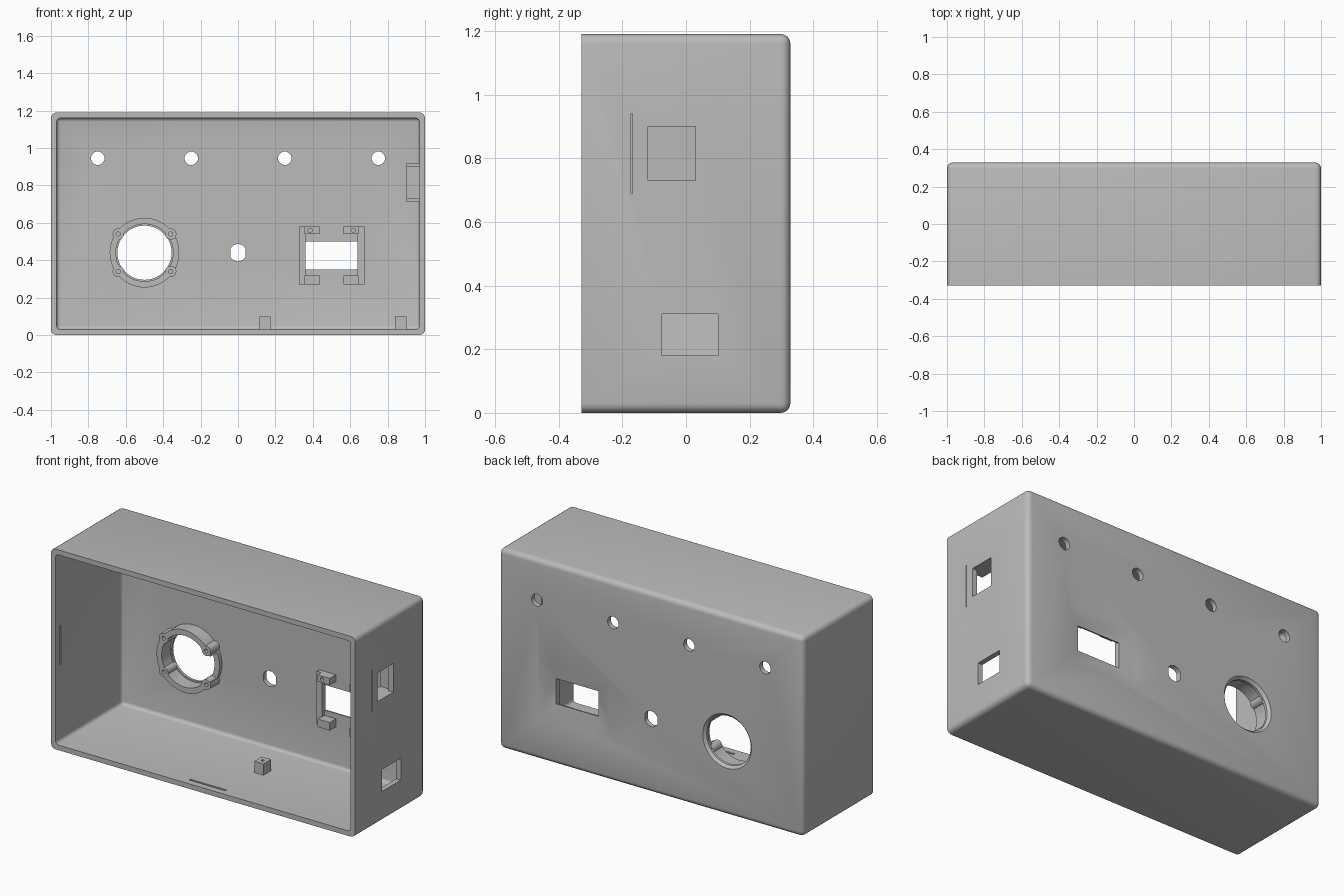
import bpy, bmesh, math
from mathutils import Matrix, Vector

cube = bpy.data.objects.get("Cube")
if cube:
    bpy.data.objects.remove(cube, do_unlink=True)

mat = bpy.data.materials.new("plain grey plastic")
mat.use_nodes = True
GREY = (0.5, 0.5, 0.5, 1)
mat.diffuse_color = GREY
mat.node_tree.nodes["Principled BSDF"].inputs["Base Color"].default_value = GREY

FRONT, BACK, INNER, TOP, WALL = -0.328, 0.328, 0.298, 1.19, 0.03


def make(name, bm):
    bmesh.ops.recalc_face_normals(bm, faces=bm.faces)
    me = bpy.data.meshes.new(name)
    bm.to_mesh(me)
    bm.free()
    me.materials.append(mat)
    ob = bpy.data.objects.new(name, me)
    bpy.context.collection.objects.link(ob)
    return ob


def box(name, x, y, z, bevel=0, flare=None):
    """Box from (min, max) ranges; bevel rounds all but the front rim,
    flare widens the back end in x and z."""
    bm = bmesh.new()
    bmesh.ops.create_cube(bm, size=1)
    lo, hi = Vector((x[0], y[0], z[0])), Vector((x[1], y[1], z[1]))
    for v in bm.verts:
        at_back = v.co.y > 0
        v.co = Vector(a + (b - a) * (c + 0.5) for a, b, c in zip(lo, hi, v.co))
        if flare and at_back:
            v.co.x += math.copysign(flare, v.co.x - (lo.x + hi.x) / 2)
            v.co.z += math.copysign(flare, v.co.z - (lo.z + hi.z) / 2)
    if bevel:
        edges = [e for e in bm.edges if max(v.co.y for v in e.verts) > y[1] - 0.001]
        bmesh.ops.bevel(bm, geom=edges, offset=bevel, segments=4, profile=0.5, affect='EDGES')
    return make(name, bm)


def rod(name, x, z, r, y, r_back=None, sides=48):
    """Cylinder or cone along y."""
    bm = bmesh.new()
    place = Matrix.Translation((x, (y[0] + y[1]) / 2, z)) @ Matrix.Rotation(math.pi / 2, 4, 'X')
    bmesh.ops.create_cone(bm, cap_ends=True, segments=sides, radius1=r_back or r, radius2=r,
                          depth=y[1] - y[0], matrix=place)
    return make(name, bm)


def combine(target, other, op='DIFFERENCE'):
    mod = target.modifiers.new("cut", 'BOOLEAN')
    mod.operation, mod.solver, mod.object = op, 'EXACT', other
    bpy.context.view_layer.update()
    me = bpy.data.meshes.new_from_object(target.evaluated_get(bpy.context.evaluated_depsgraph_get()))
    target.modifiers.clear()
    target.data = me
    bpy.data.objects.remove(other, do_unlink=True)


# Hollow case with rounded back
case = box("case", (-1, 1), (FRONT, BACK), (0, TOP), 0.03)
combine(case, box("cavity", (-1 + WALL, 1 - WALL), (-0.5, INNER), (WALL, TOP - WALL), 0.02))

# Row of light holes
THROUGH = (0.25, 0.4)
for x in (-0.75, -0.25, 0.25, 0.75):
    combine(case, rod("light_hole", x, 0.945, 0.036, THROUGH, sides=32))

# Flat-sided button hole
button = rod("button_hole", 0, 0.44, 0.046, THROUGH)
combine(button, box("flats", (-0.041, 0.041), (0, 1), (0, 1)), 'INTERSECT')
combine(case, button)

# Round opening with softened rim
SX, SZ = -0.5, 0.44
combine(case, rod("round_hole", SX, SZ, 0.145, THROUGH))
combine(case, rod("round_rim", SX, SZ, 0.145, (BACK - 0.015, BACK + 0.001), 0.161))

# Display window with flared recess
combine(case, box("window", (0.36, 0.64), THROUGH, (0.35, 0.5)))
combine(case, box("recess", (0.36, 0.64), (BACK - 0.022, BACK + 0.001), (0.35, 0.5), flare=0.1))

# Openings and slit in the left wall
for y, z in (((-0.12, 0.03), (0.73, 0.9)), ((-0.075, 0.1), (0.18, 0.31)),
             ((-0.173, -0.168), (0.69, 0.94))):
    combine(case, box("side_opening", (0.9, 1.1), y, z))

# Snap grooves inside the rim
GROOVE = (-0.288, -0.276)
combine(case, box("wall_groove", (-0.98, -0.9), GROOVE, (0.48, 0.72)))
combine(case, box("floor_groove", (-0.12, 0.12), GROOVE, (0.02, 0.1)))
combine(case, box("ceiling_groove", (-0.12, 0.12), GROOVE, (1.1, 1.17)))

# Mounting ring with four screw bosses and a side notch
RING = (0.215, INNER + 0.005)
ring = rod("mounting_ring", SX, SZ, 0.186, RING, sides=64)
combine(ring, rod("ring_bore", SX, SZ, 0.153, (0.1, 0.4), sides=64))
combine(ring, box("ring_notch", (SX + 0.1, SX + 0.3), (0.1, 0.275), (0.36, 0.515)))
corners = [(SX + i * 0.13, SZ + j * 0.1) for i in (-1, 1) for j in (-1, 1)]
for x, z in [(SX + (x - SX) * 1.08, z) for x, z in corners]:
    combine(ring, rod("boss", x, z, 0.03, RING, sides=24), 'UNION')
    combine(ring, rod("screw_hole", x, z, 0.011, (0.1, 0.27), sides=16))

# Display brackets: a post with two clips on each side
for side, sign in (("right", -1), ("left", 1)):
    def span(a, b):
        return sorted((0.5 + sign * a, 0.5 + sign * b))
    outer = 0.175
    bracket = box(side + "_display_bracket", span(0.14, outer), (0.275, INNER + 0.005), (0.27, 0.58))
    for z in ((0.27, 0.318), (0.54, 0.58)):
        combine(bracket, box("clip", span(0.065, 0.145), (0.24, INNER + 0.005), z), 'UNION')
    combine(bracket, rod("pin_hole", 0.5 + sign * 0.115, 0.56, 0.011, (0.2, 0.275), sides=16))

# Switch holder beside the upper side opening
holder = box("switch_holder", (0.9, 0.975), (-0.16, 0.07), (0.71, 0.92))
combine(holder, box("switch_space", (0.8, 1.1), (-0.14, 0.05), (0.73, 0.9)))
combine(holder, box("switch_front_gap", (0.8, 1.1), (-0.2, 0), (0.73, 0.9)))

# Board standoffs on the floor
for name, x in (("inner_standoff", 0.115), ("outer_standoff", 0.84)):
    post = box(name, (x, x + 0.06), (-0.01, 0.06), (0.025, 0.098))
    combine(post, box("post_hole", (x + 0.022, x + 0.038), (0.017, 0.033), (0.05, 0.2)))

# Smooth shading with sharp edges kept
bpy.ops.object.select_all(action='DESELECT')
for ob in bpy.context.scene.objects:
    if ob.type == 'MESH' and mat.name in ob.data.materials:
        ob.select_set(True)
        bpy.context.view_layer.objects.active = ob
bpy.ops.object.shade_smooth_by_angle(angle=math.radians(35))
